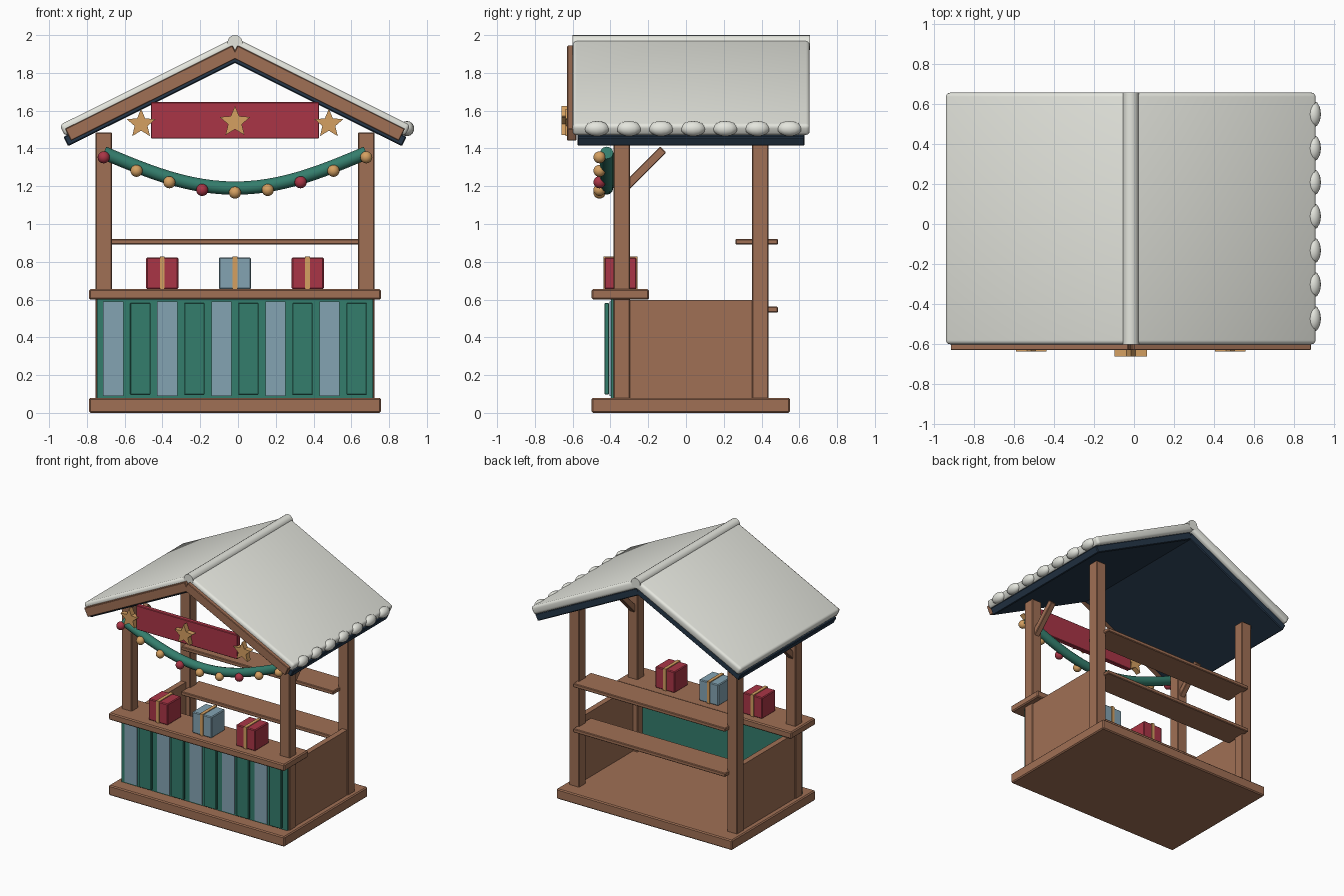
import bpy, bmesh, math
from mathutils import Matrix, Vector

cube = bpy.data.objects.get("Cube")
if cube:
    bpy.data.objects.remove(cube, do_unlink=True)

CX = -0.016                     # centre line of the stall
SLOPE = math.radians(26.5)      # roof pitch


def material(name, r, g, b):
    m = bpy.data.materials.new(name)
    m.use_nodes = True
    m.diffuse_color = (r, g, b, 1)
    m.node_tree.nodes["Principled BSDF"].inputs["Base Color"].default_value = (r, g, b, 1)
    return m


WOOD = material("warm wood", 0.35, 0.16, 0.09)
SNOW = material("snow white", 0.78, 0.79, 0.73)
NAVY = material("navy roof", 0.018, 0.037, 0.065)
RED = material("berry red", 0.40, 0.036, 0.061)
GREEN = material("pine green", 0.034, 0.205, 0.15)
BLUE = material("pale blue", 0.23, 0.37, 0.45)
GOLD = material("soft gold", 0.66, 0.35, 0.12)


def finish(name, bm, mat, smooth=False):
    bmesh.ops.recalc_face_normals(bm, faces=bm.faces[:])
    me = bpy.data.meshes.new(name)
    bm.to_mesh(me)
    bm.free()
    me.materials.append(mat)
    ob = bpy.data.objects.new(name, me)
    bpy.context.collection.objects.link(ob)
    if smooth:
        bpy.ops.object.select_all(action='DESELECT')
        ob.select_set(True)
        bpy.context.view_layer.objects.active = ob
        bpy.ops.object.shade_smooth_by_angle(angle=math.radians(40))
    return ob


def box(name, mat, xs, ys, zs, bevel=0.0, segments=1, matrix=None):
    """Box from its extents, optionally bevelled and then transformed."""
    bm = bmesh.new()
    bmesh.ops.create_cube(bm, size=1)
    for v in bm.verts:
        v.co = [(a + b) / 2 + c * (b - a) for (a, b), c in zip((xs, ys, zs), v.co)]
    if bevel:
        bmesh.ops.bevel(bm, geom=bm.edges[:], offset=bevel, segments=segments,
                        profile=0.5, affect='EDGES')
    if matrix:
        bm.transform(matrix)
    return finish(name, bm, mat, segments > 1)


def around(x, half):
    return (x - half, x + half)


def ball(name, mat, centre, radii, u=16, v=10):
    bm = bmesh.new()
    bmesh.ops.create_uvsphere(bm, u_segments=u, v_segments=v, radius=1)
    bm.transform(Matrix.Translation(centre) @ Matrix.Diagonal((*radii, 1)))
    return finish(name, bm, mat, True)


def star(name, centre_x, centre_z, radius, y0, y1):
    bm = bmesh.new()
    ring = []
    for i in range(10):
        r = radius if i % 2 == 0 else radius * 0.45
        a = i * math.pi / 5
        ring.append(bm.verts.new((centre_x + r * math.sin(a), y0, centre_z + r * math.cos(a))))
    face = bm.faces.new(ring)
    out = bmesh.ops.extrude_face_region(bm, geom=[face])
    for v in out["geom"]:
        if isinstance(v, bmesh.types.BMVert):
            v.co.y = y1
    return finish(name, bm, GOLD)


def roof_slab(name, mat, side, apex, u, thick, ys, bevel, segments=1):
    """Slab lying on the roof slope; apex is the height of its underside at the ridge."""
    m = Matrix.Translation((CX, 0, apex))
    if side < 0:
        m = m @ Matrix.Rotation(math.pi, 4, 'Z')
        ys = (-ys[1], -ys[0])
    m = m @ Matrix.Rotation(SLOPE, 4, 'Y')
    return box(name, mat, u, ys, (0, thick), bevel, segments, m)


# Base and counter
box("floor_base", WOOD, around(CX, 0.773), (-0.50, 0.55), (0, 0.08), 0.008)
box("counter_top", WOOD, around(CX, 0.773), (-0.50, -0.195), (0.60, 0.655), 0.008)

# Posts, side walls, braces and roof, mirrored left and right
for side, label in ((1, "left"), (-1, "right")):
    px = CX + side * 0.695
    box(label + "_front_post", WOOD, around(px, 0.044), around(-0.34, 0.044), (0.07, 1.485), 0.005)
    box(label + "_back_post", WOOD, around(px, 0.044), around(0.393, 0.044), (0.07, 1.485), 0.005)
    box(label + "_side_wall", WOOD, around(CX + side * 0.71, 0.022), (-0.384, 0.40), (0.07, 0.597))
    brace = Matrix.Translation((px, -0.22, 1.295)) @ Matrix.Rotation(math.radians(45), 4, 'X')
    box(label + "_brace", WOOD, around(0, 0.022), around(0, 0.14), around(0, 0.023), 0.004, 1, brace)

    roof_slab(label + "_roof_panel", NAVY, side, 1.852, (-0.02, 0.987), 0.056, (-0.575, 0.628), 0.006)
    roof_slab(label + "_roof_snow", SNOW, side, 1.913, (-0.02, 1.005), 0.066, (-0.60, 0.655), 0.02, 3)
    roof_slab(label + "_gable_board", WOOD, side, 1.873, (-0.02, 0.97), 0.071, (-0.629, -0.58), 0.004)

# Snow ridge cap and drips on the left eave
bm = bmesh.new()
bmesh.ops.create_cone(bm, cap_ends=True, segments=16, radius1=0.04, radius2=0.04, depth=1.256)
bm.transform(Matrix.Translation((CX, 0.028, 1.96)) @ Matrix.Rotation(math.pi / 2, 4, 'X'))
finish("ridge_snow", bm, SNOW, True)
for i in range(7):
    ball(f"snow_drip_{i + 1}", SNOW, (0.895, -0.472 + i * 0.17, 1.505), (0.038, 0.066, 0.04), 12, 8)

# Striped front panel
box("front_panel", GREEN, around(CX, 0.73), (-0.398, -0.36), (0.08, 0.60))
for i in range(10):
    xs = around(CX + (i - 4.5) * 0.143, 0.054)
    if i % 2:
        box(f"green_slat_{i}", GREEN, xs, (-0.432, -0.407), (0.097, 0.582), 0.004)
    else:
        box(f"blue_stripe_{i}", BLUE, xs, (-0.406, -0.397), (0.09, 0.59))

# Back shelves
for name, z in (("lower_shelf", 0.547), ("upper_shelf", 0.906)):
    box(name, WOOD, around(CX, 0.67), (0.262, 0.488), around(z, 0.015), 0.005)

# Gifts with ribbon bands
for i, mat in enumerate((RED, BLUE, RED)):
    gx = CX + (i - 1) * 0.385
    box(f"gift_{i + 1}", mat, around(gx, 0.085), around(-0.347, 0.085), (0.655, 0.823), 0.006)
    box(f"gift_ribbon_{i + 1}", GOLD, around(gx, 0.013), around(-0.347, 0.09), (0.655, 0.829))

# Sign board and stars
box("sign_board", RED, around(CX, 0.445), (-0.622, -0.585), (1.452, 1.645), 0.004)
star("centre_star", CX, 1.54, 0.085, -0.66, -0.62)
for side, label in ((1, "left"), (-1, "right")):
    star(label + "_star", CX + side * 0.497, 1.53, 0.08, -0.637, -0.595)


# Garland swag with baubles
def sag(t):
    return 0.187 * (1 - math.cos(t * math.pi / 2))


bm = bmesh.new()
rings, steps, sides = [], 24, 12
for i in range(steps + 1):
    t = -1 + 2 * i / steps
    slope = 0.187 * math.pi / 2 * math.sin(t * math.pi / 2) / 0.695
    normal = Vector((-slope, 0, 1)).normalized()
    centre = Vector((CX + t * 0.695, -0.42, 1.19 + sag(t)))
    ring = []
    for k in range(sides):
        a = 2 * math.pi * k / sides
        offset = normal * math.cos(a) + Vector((0, math.sin(a), 0))
        ring.append(bm.verts.new(centre + offset * 0.035))
    rings.append(ring)
for a, b in zip(rings, rings[1:]):
    for k in range(sides):
        n = (k + 1) % sides
        bm.faces.new((a[k], a[n], b[n], b[k]))
bm.faces.new(rings[0])
bm.faces.new(rings[-1])
finish("garland", bm, GREEN, True)

for i in range(9):
    t = (i - 4) / 4
    ball(f"bauble_{i + 1}", RED if i % 3 == 0 else GOLD,
         (CX + t * 0.695, -0.458, 1.166 + sag(t)), (0.032, 0.032, 0.032))
